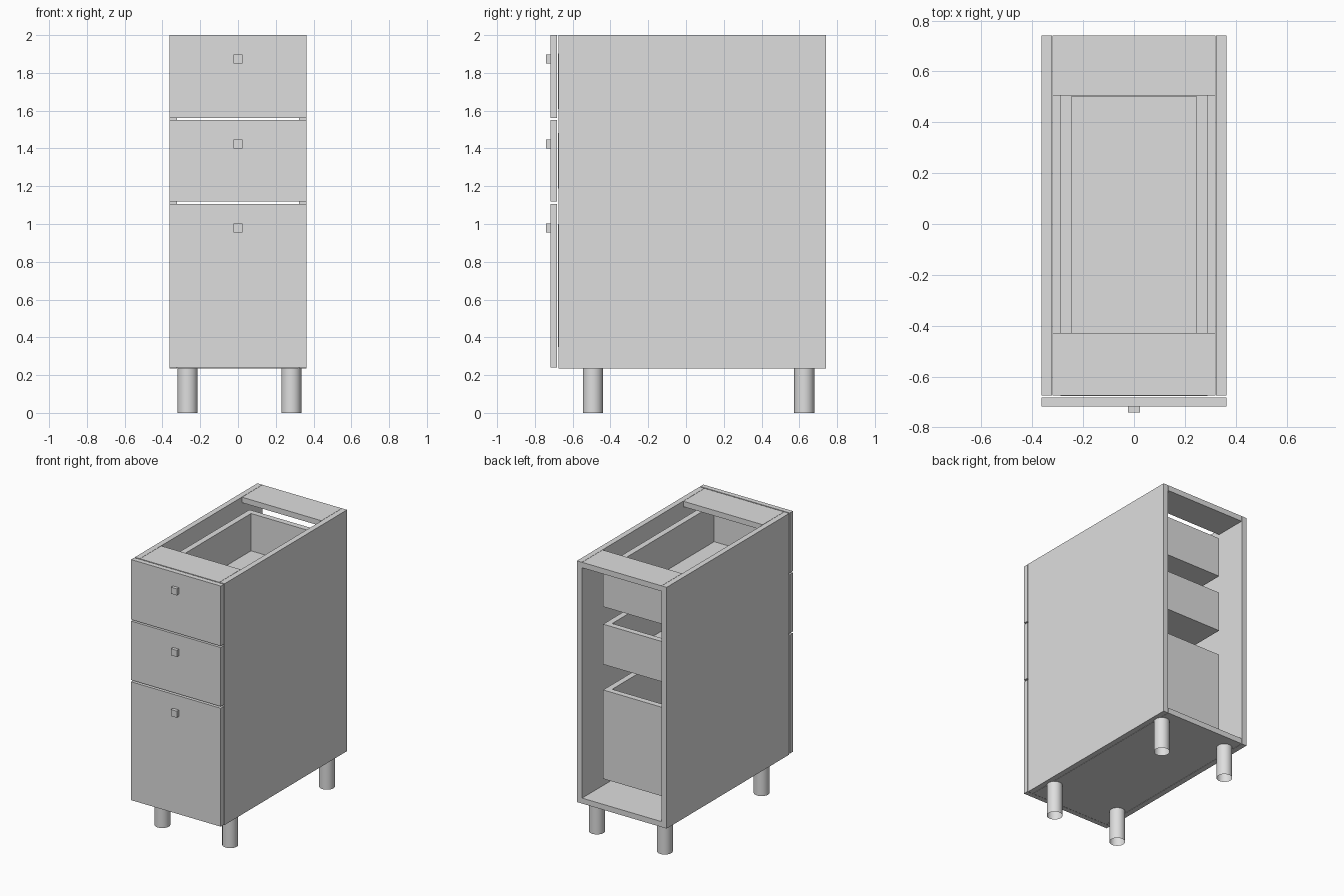
import bpy
import bmesh
from mathutils import Vector

if "Cube" in bpy.data.objects:
    bpy.data.objects.remove(bpy.data.objects["Cube"], do_unlink=True)

# One pale grey finish for everything
grey = bpy.data.materials.new("pale_grey")
grey.use_nodes = True
colour = (0.73, 0.73, 0.73, 1)
grey.diffuse_color = colour
grey.node_tree.nodes["Principled BSDF"].inputs["Base Color"].default_value = colour


def add_box(bm, low, high):
    low, high = Vector(low), Vector(high)
    for v in bmesh.ops.create_cube(bm, size=1)["verts"]:
        v.co = (low + high) / 2 + v.co * (high - low)


# One object from one or more boards; inward turns its upright faces inwards
def boards(name, *extents, inward=False):
    bm = bmesh.new()
    for low, high in extents:
        add_box(bm, low, high)
    if inward:
        bm.normal_update()
        upright = [f for f in bm.faces if abs(f.normal.z) < 0.5]
        bmesh.ops.reverse_faces(bm, faces=upright)
    mesh = bpy.data.meshes.new(name)
    bm.to_mesh(mesh)
    bm.free()
    mesh.materials.append(grey)
    obj = bpy.data.objects.new(name, mesh)
    bpy.context.collection.objects.link(obj)


HALF = 0.363      # outer half width
INNER = 0.323     # inside face of the side panels
BOARD = 0.04      # board thickness
BASE = 0.235      # underside of the carcass
TOP = 2.0
FRONT, BACK = -0.674, 0.742

# Carcass: sides, bottom and two top rails, open at the back
span = INNER - 0.002
carcass = {
    "left_side": ((INNER, FRONT, BASE), (HALF, BACK, TOP)),
    "right_side": ((-HALF, FRONT, BASE), (-INNER, BACK, TOP)),
    "bottom_panel": ((-span, FRONT, BASE), (span, BACK, BASE + BOARD)),
    "front_rail": ((-span, FRONT, TOP - BOARD), (span, -0.428, TOP)),
    "back_rail": ((-span, 0.505, TOP - BOARD), (span, BACK, TOP)),
}
for name, extent in carcass.items():
    boards(name, extent, inward=True)


# Drawer box: two sides, a back and a thin floor, closed by the drawer front
def drawer_box(name, z0, z1):
    out, wall, front, back = 0.289, 0.043, -0.677, 0.545
    inn, inner_back = out - wall, back - wall
    boards(name,
           ((-out, front, z0), (-inn, back, z1)),
           ((inn, front, z0), (out, back, z1)),
           ((-inn, inner_back, z0), (inn, back, z1)),
           ((-inn, front, z0), (inn, inner_back, z0 + 0.02)),
           inward=True)


# Drawers: front bottom, front top, box bottom, box top, knob bottom
drawers = {
    "lower": (0.24, 1.106, 0.35, 1.0, 0.955),
    "middle": (1.119, 1.55, 1.187, 1.481, 1.4),
    "upper": (1.561, TOP, 1.609, 1.902, 1.85),
}
for label, (f0, f1, b0, b1, knob) in drawers.items():
    boards(label + "_drawer_front", ((-HALF, -0.718, f0), (HALF, -0.682, f1)))
    drawer_box(label + "_drawer_box", b0, b1)
    boards(label + "_knob",
           ((-0.024, -0.742, knob), (0.024, -0.718, knob + 0.048)))

# Legs: four open-ended round tubes
for side, x in (("right", -0.267), ("left", 0.282)):
    for end, y in (("front", -0.493), ("back", 0.626)):
        bpy.ops.mesh.primitive_cylinder_add(
            vertices=32, radius=0.053, depth=BASE,
            end_fill_type='NOTHING', location=(x, y, BASE / 2))
        leg = bpy.context.object
        leg.name = f"{end}_{side}_leg"
        leg.data.materials.append(grey)
        bpy.ops.object.shade_smooth_by_angle()
